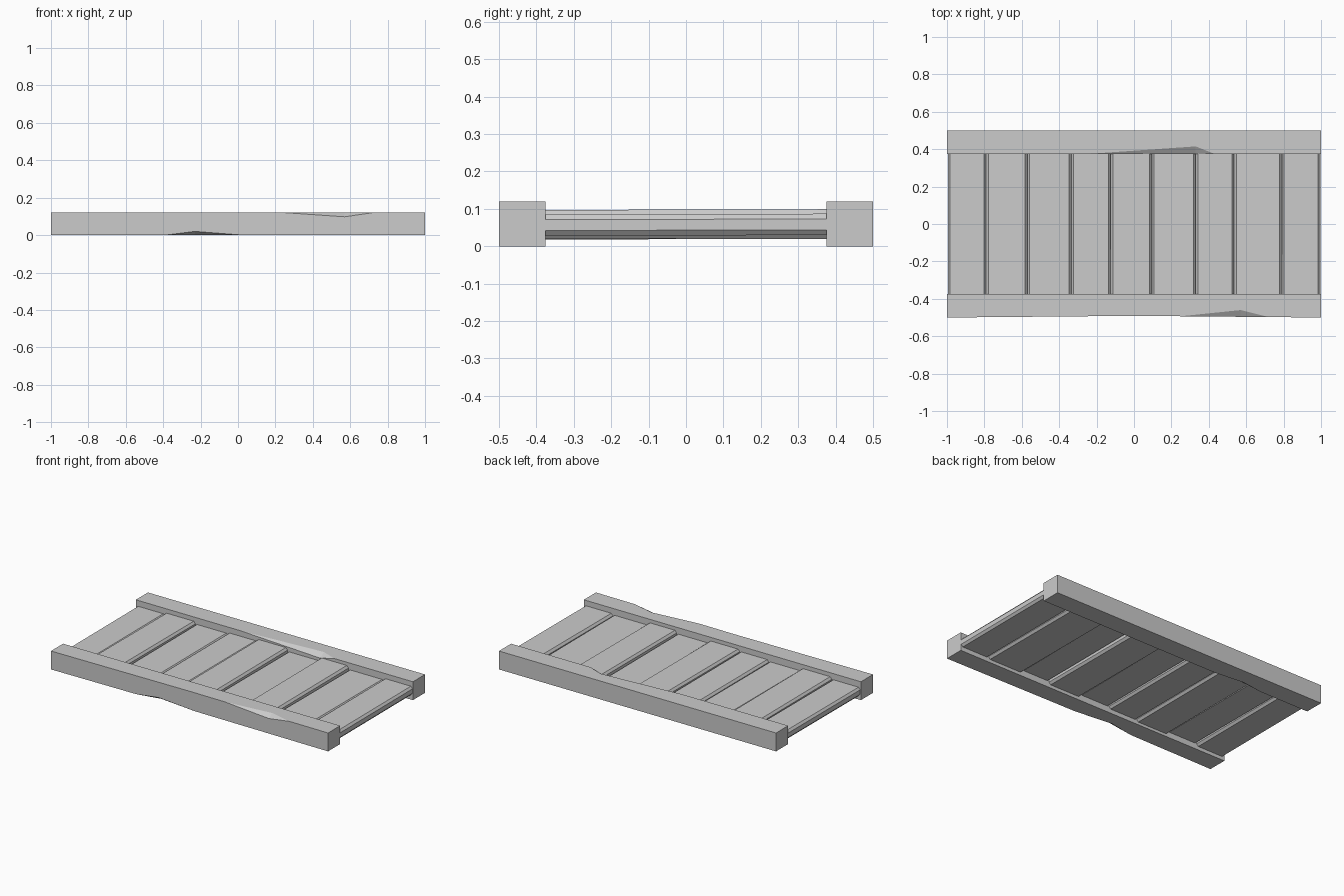
import bpy, bmesh

if "Cube" in bpy.data.objects:
    bpy.data.objects.remove(bpy.data.objects["Cube"])

H, YO, YI = 0.12, 0.5, 0.375   # rail height, outer and inner distance from centre


def make_object(name, sections):
    """Skin a row of equal closed sections and cap both ends."""
    bm = bmesh.new()
    rings = [[bm.verts.new(p) for p in s] for s in sections]
    n = len(rings[0])
    for a, b in zip(rings, rings[1:]):
        for i in range(n):
            j = (i + 1) % n
            bm.faces.new((a[i], a[j], b[j], b[i]))
    bm.faces.new(rings[0])
    bm.faces.new(rings[-1])
    bmesh.ops.remove_doubles(bm, verts=bm.verts, dist=1e-5)
    bmesh.ops.recalc_face_normals(bm, faces=bm.faces)
    me = bpy.data.meshes.new(name)
    bm.to_mesh(me)
    bm.free()
    ob = bpy.data.objects.new(name, me)
    bpy.context.collection.objects.link(ob)
    return ob


def chip_depth(chip, x):
    """How far (sideways, vertically) a chip eats into its edge at x."""
    if chip is None:
        return 0.0, 0.0
    x0, xm, x1, dy, dz = chip
    if x <= x0 or x >= x1:
        return 0.0, 0.0
    t = (x - x0) / (xm - x0) if x < xm else (x1 - x) / (x1 - xm)
    return dy * t, dz * t


def rail(name, side, chips, sink=0.0):
    xs = {-1.0, 0.0, 1.0}
    for c in chips.values():
        xs.update(c[:3])
    sections = []
    for x in sorted(xs):
        yo = YO - sink * (1 - abs(x))
        ob, ib, it, ot = (chip_depth(chips.get(k), x) for k in
                          ("outer_bottom", "inner_bottom", "inner_top", "outer_top"))
        prof = [(yo, ob[1]), (yo - ob[0], 0), (YI + ib[0], 0), (YI, ib[1]),
                (YI, H - it[1]), (YI + it[0], H), (yo - ot[0], H), (yo, H - ot[1])]
        sections.append([(x, side * y, z) for y, z in prof])
    return make_object(name, sections)


def plank(name, x0, x1, top, tilt):
    t, cx, cz, y = 0.057, 0.012, 0.014, YI + 0.002
    sections = []
    for s in (-1, 1):
        hi = top + s * tilt
        lo = hi - t
        prof = [(x0 + cx, lo), (x1 - cx, lo), (x1, lo + cz), (x1, hi - cz),
                (x1 - cx, hi), (x0 + cx, hi), (x0, hi - cz), (x0, lo + cz)]
        sections.append([(x, s * y, z) for x, z in prof])
    return make_object(name, sections)


# Side rails with chipped edges
rail("front_rail", -1, {
    "outer_top": (0.25, 0.57, 0.72, 0.036, 0.022),
    "outer_bottom": (-0.39, -0.23, 0.03, 0.03, 0.02)}, sink=0.009)
rail("back_rail", 1, {
    "inner_top": (-0.24, 0.33, 0.43, 0.04, 0.025),
    "inner_bottom": (-0.65, -0.5, -0.3, 0.02, 0.015)})

# Cross planks set at uneven heights
joints = [-0.995, -0.79, -0.57, -0.335, -0.125, 0.095, 0.33, 0.535, 0.79, 0.997]
tops = [0.081, 0.093, 0.076, 0.084, 0.097, 0.077, 0.098, 0.077, 0.086]
tilts = [0.001, -0.001, 0.001, 0, 0.001, -0.001, 0.001, -0.001, 0.001]
for i, (top, tilt) in enumerate(zip(tops, tilts)):
    plank(f"plank_{i + 1}", joints[i], joints[i + 1], top, tilt)
